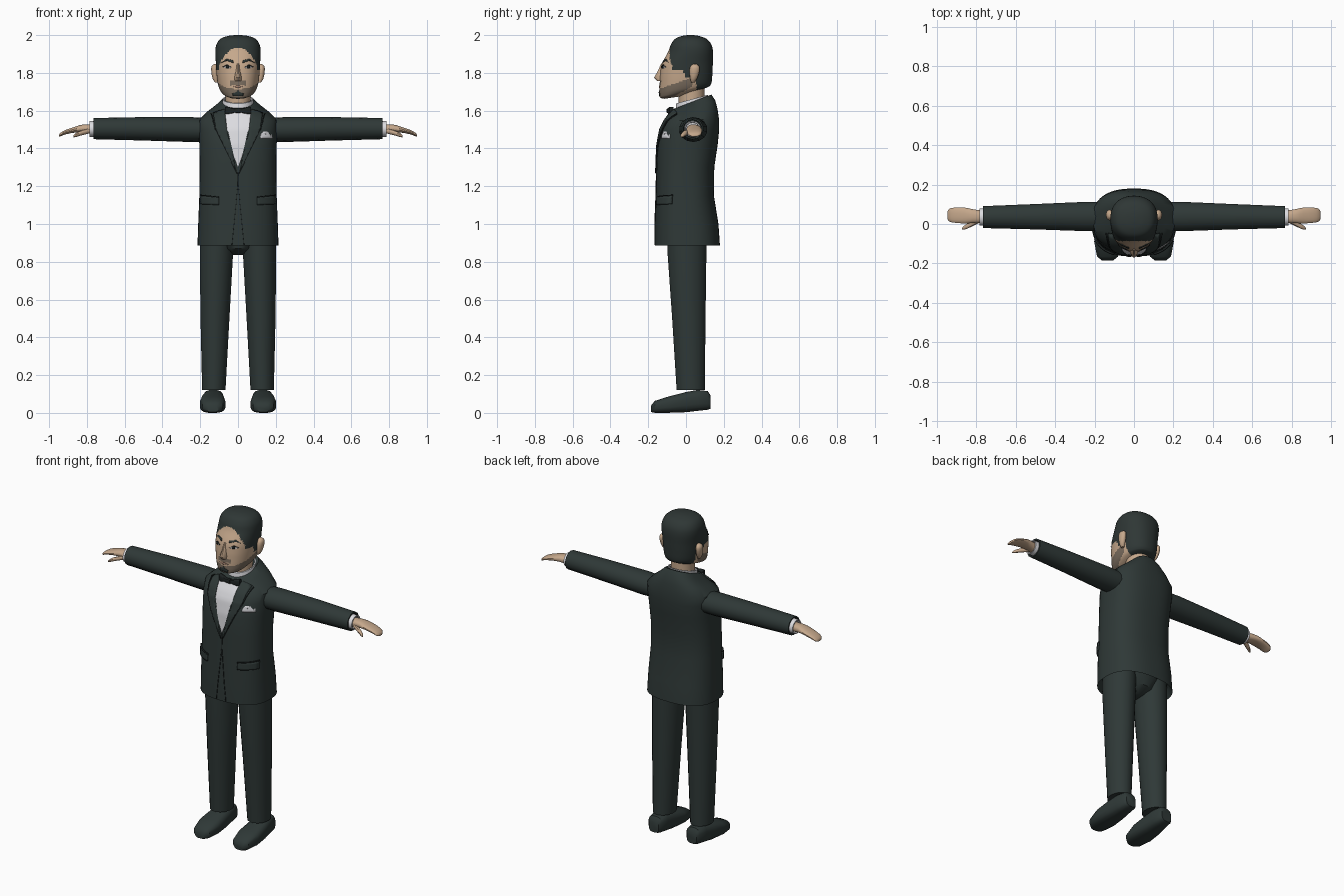
import bpy, bmesh, math
from mathutils import Vector
from mathutils.bvhtree import BVHTree

cube = bpy.data.objects.get("Cube")
if cube:
    bpy.data.objects.remove(cube)


def material(name, *rgb):
    mat = bpy.data.materials.new(name)
    mat.use_nodes = True
    mat.diffuse_color = (*rgb, 1)
    mat.node_tree.nodes["Principled BSDF"].inputs["Base Color"].default_value = (*rgb, 1)
    return mat


suit = material("dark suit", .028, .04, .038)
seam = material("dark seam", .012, .016, .016)
hair = material("dark hair", .028, .038, .036)
skin = material("skin", .56, .39, .26)
stubble = material("stubble", .2, .155, .115)
white = material("white shirt", .72, .72, .75)
lip = material("lip", .36, .22, .16)


def finish(name, bm, mats, mirror=False, angle=40):
    """Turn a bmesh into a smooth object, with an optional mirrored twin."""
    bmesh.ops.recalc_face_normals(bm, faces=bm.faces)
    mesh = bpy.data.meshes.new(name)
    bm.to_mesh(mesh)
    bm.free()
    for mat in mats:
        mesh.materials.append(mat)
    mesh.shade_smooth()
    mesh.set_sharp_from_angle(angle=math.radians(angle))
    obj = bpy.data.objects.new(name, mesh)
    bpy.context.collection.objects.link(obj)
    if mirror:
        mod = obj.modifiers.new("Mirror", "MIRROR")
        mod.use_mirror_merge = False
    return obj


def refine(rings, steps):
    """Insert smoothly interpolated rings between the given ones."""
    out = []
    for i in range(len(rings) - 1):
        near = [rings[max(i - 1, 0)], rings[i], rings[i + 1], rings[min(i + 2, len(rings) - 1)]]
        for s in range(steps):
            t = s / steps
            out.append([b + t / 2 * (c - a + t * (2*a - 5*b + 4*c - d + t * (3*b - a - 3*c + d)))
                        for a, b, c, d in zip(*near)])
    return out + [rings[-1]]


def loft(name, rings, mats, axis="Z", segs=24, power=2, steps=1, mirror=False, paint=None):
    """Skin superellipse rings (position, centre a, centre b, radius a, radius b, tilt)."""
    bm = bmesh.new()
    loops = []
    for p, a, b, ra, rb, tilt in refine(rings, steps):
        loop = []
        for k in range(segs):
            ang = math.tau * (k + .5) / segs
            c, s = math.cos(ang), math.sin(ang)
            u = ra * math.copysign(abs(c) ** (2 / power), c)
            v = rb * math.copysign(abs(s) ** (2 / power), s)
            co = {"X": (p, a + u, b + v), "Y": (a + u, p, b + v), "Z": (a + u, b + v, p + tilt * v)}
            loop.append(bm.verts.new(co[axis]))
        loops.append(loop)
    for low, high in zip(loops, loops[1:]):
        for k in range(segs):
            n = (k + 1) % segs
            bm.faces.new((low[k], low[n], high[n], high[k]))
    bm.faces.new(loops[0])
    bm.faces.new(loops[-1])
    if paint:
        for face in bm.faces:
            face.material_index = paint(face.calc_center_median())
    return finish(name, bm, mats, mirror)


def spans(*rows):
    """Rows of (height, half width, front y, back y, tilt) as centred rings."""
    return [(z, 0, (f + b) / 2, w, (b - f) / 2, t) for z, w, f, b, t in rows]


def flat(*rows):
    return [(*row, 0) for row in rows]


def decal(name, outline, target, mat, lift=.003, mirror=True):
    """Lay a thin plate, drawn as x and z points, on the front of the target."""
    src = bmesh.new()
    src.from_mesh(target.data)
    tree = BVHTree.FromBMesh(src)
    src.free()
    bm = bmesh.new()
    bm.faces.new([bm.verts.new((x, 0, z)) for x, z in outline])
    bmesh.ops.triangulate(bm, faces=bm.faces)
    for i, normal in ((0, (1, 0, 0)), (1, (0, 0, 1))):
        low, high = min(p[i] for p in outline), max(p[i] for p in outline)
        cuts = int((high - low) / .015)
        for k in range(1, cuts + 1):
            d = low + (high - low) * k / (cuts + 1)
            bmesh.ops.bisect_plane(bm, geom=bm.verts[:] + bm.edges[:] + bm.faces[:],
                                   plane_co=Vector(normal) * d, plane_no=normal)
    for v in bm.verts:
        hit, normal = tree.ray_cast(Vector((v.co.x, -1, v.co.z)), Vector((0, 1, 0)))[:2]
        if hit is None:
            hit, normal = tree.find_nearest(Vector((v.co.x, -.1, v.co.z)))[:2]
        v.co = hit + normal * lift / 2
    obj = finish(name, bm, [mat], mirror)
    mod = obj.modifiers.new("Thickness", "SOLIDIFY")
    mod.thickness, mod.offset = lift, 0
    return obj


def stroke(x, z, x2, z2, w):
    """Outline of a straight thin line."""
    d = Vector((z - z2, x2 - x)).normalized() * w / 2
    return [(x + d.x, z + d.y), (x2 + d.x, z2 + d.y), (x2 - d.x, z2 - d.y), (x - d.x, z - d.y)]


# Jacket body, hollow under the hem
jacket = loft("jacket", spans(
    (.94, .19, -.14, .15, 0), (.885, .215, -.165, .18, 0), (1, .211, -.165, .172, 0),
    (1.15, .205, -.159, .148, 0), (1.3, .203, -.156, .15, 0), (1.42, .205, -.152, .168, 0),
    (1.5, .209, -.138, .176, 0), (1.55, .208, -.117, .175, .04), (1.59, .165, -.1, .167, .15),
    (1.62, .118, -.09, .155, .28), (1.645, .085, -.078, .135, .38)),
    [suit], segs=48, power=2.5)

# Shirt front, lapel edges, front closure, pockets
decal("shirt_front", [(-.07, 1.605), (.07, 1.605), (.058, 1.5), (.035, 1.39), (0, 1.3),
                      (-.035, 1.39), (-.058, 1.5)], jacket, white, mirror=False)
decal("lapel", [(.07, 1.605), (.13, 1.585), (.115, 1.5), (.004, 1.27), (.004, 1.305),
                (.035, 1.39), (.058, 1.5)], jacket, suit, lift=.007)
decal("lapel_notch", stroke(.14, 1.58, .117, 1.5, .005), jacket, seam, lift=.006)
decal("lapel_edge", stroke(.117, 1.5, .004, 1.268, .005), jacket, seam, lift=.006)
decal("front_closure", stroke(0, 1.27, 0, 1.2, .004), jacket, seam, mirror=False)
decal("front_edge", stroke(.001, 1.2, .032, .89, .003), jacket, seam)
decal("pocket_flap", [(.1, 1.1), (.195, 1.105), (.195, 1.15), (.1, 1.14)], jacket, suit, lift=.009)
decal("pocket_seam", stroke(.1, 1.143, .195, 1.153, .004), jacket, seam, lift=.009)
decal("pocket_square", [(.117, 1.453), (.18, 1.453), (.178, 1.475), (.168, 1.47), (.157, 1.488),
                        (.146, 1.473), (.132, 1.49), (.12, 1.475)], jacket, white, mirror=False)

# Sleeves, cuffs, hands
loft("sleeves", flat(
    (.15, .038, 1.498, .075, .062), (.25, .038, 1.5, .076, .066), (.5, .037, 1.504, .066, .062),
    (.765, .035, 1.505, .057, .056), (.765, .035, 1.505, .049, .048), (.74, .035, 1.505, .047, .046)),
    [suit], "X", 14, mirror=True)
loft("shirt_cuffs", flat(
    (.72, .035, 1.503, .046, .044), (.785, .035, 1.503, .044, .042),
    (.785, .035, 1.503, .038, .036), (.76, .035, 1.503, .036, .034)),
    [white], "X", 14, mirror=True)
loft("hands", flat(
    (.75, .035, 1.5, .03, .027), (.82, .04, 1.505, .036, .022), (.86, .043, 1.5, .041, .016),
    (.91, .045, 1.487, .039, .012), (.937, .045, 1.475, .033, .01), (.947, .045, 1.468, .018, .006)),
    [skin], "X", 16, 2.3, 2, True)
loft("thumbs", flat(
    (.78, .02, 1.495, .012, .014), (.83, -.003, 1.482, .014, .013),
    (.86, -.018, 1.47, .011, .01), (.872, -.024, 1.463, .004, .004)),
    [skin], "X", 10, 2, 2, True)

# Trousers and shoes
loft("trouser_seat", spans(
    (.835, .025, -.04, .05, 0), (.87, .1, -.09, .1, 0), (.95, .18, -.11, .12, 0)), [suit])
loft("trouser_legs", flat(
    (.96, .112, .005, .09, .105), (.85, .114, .005, .09, .105),
    (.5, .122, .015, .078, .09), (.12, .128, .025, .063, .076)), [suit], segs=16, mirror=True)
loft("shoes", flat(
    (-.184, .134, .022, .03, .018), (-.165, .134, .032, .054, .032), (-.09, .134, .044, .069, .044),
    (0, .133, .057, .062, .054), (.06, .131, .066, .054, .056),
    (.115, .13, .066, .046, .05), (.13, .13, .058, .034, .036)),
    [suit], "Y", 16, 3, mirror=True)

# Neck, shirt collar, bow tie
loft("neck", spans((1.58, .07, -.035, .1, 0), (1.66, .066, -.04, .098, 0), (1.77, .07, -.04, .1, 0)), [skin])
loft("shirt_collar", spans(
    (1.59, .088, -.06, .125, .27), (1.661, .081, -.052, .117, .27),
    (1.661, .074, -.046, .11, .27), (1.64, .072, -.044, .108, .27)), [white], segs=32)
loft("bow_tie_wings", flat(
    (0, -.088, 1.6, .01, .009), (.02, -.088, 1.6, .011, .011), (.055, -.08, 1.6, .014, .021),
    (.07, -.076, 1.6, .011, .021)), [seam], "X", 12, 4, mirror=True)
loft("bow_tie_knot", flat(
    (-.014, -.09, 1.6, .013, .013), (.014, -.09, 1.6, .013, .013)), [seam], "X", 12, 4)


# Head, with hair and stubble chosen by position
def head_colour(c):
    x, y, z = c
    if y < -.075:
        hairline = 1.935 - 9 * x * x
    elif y < -.01:
        hairline = 1.815
    elif y < .055:
        hairline = 1.775
    else:
        hairline = 1.7
    if z > hairline:
        return 1
    beard = 1.655 + .55 * (y + .1) < z < 1.712 + .35 * (y + .15) and y < .035
    moustache = abs(x) < .042 and 1.734 < z < 1.758 and y < -.1
    return 2 if beard or moustache else 0


head = loft("head", spans(
    (1.67, .04, -.115, -.02, .15), (1.685, .072, -.136, .05, .18), (1.705, .092, -.141, .115, .15),
    (1.725, .102, -.141, .131, .09), (1.755, .109, -.139, .137, .03), (1.8, .114, -.136, .14, 0),
    (1.85, .117, -.127, .142, 0), (1.91, .12, -.095, .143, 0), (1.95, .114, -.08, .134, 0),
    (1.98, .093, -.058, .109, 0), (1.995, .055, -.024, .07, 0), (2, .015, .01, .04, 0)),
    [skin, hair, stubble], segs=96, power=2.25, steps=6, paint=head_colour)
loft("nose", spans(
    (1.85, .008, -.132, -.1, 0), (1.81, .012, -.15, -.1, 0),
    (1.775, .02, -.17, -.1, 0), (1.757, .018, -.153, -.1, 0)), [skin], segs=12)
loft("ears", flat(
    (1.75, .114, .036, .008, .009), (1.77, .12, .04, .015, .018), (1.81, .124, .045, .018, .027),
    (1.835, .124, .047, .016, .023), (1.846, .12, .047, .007, .01)), [skin], segs=14, steps=2, mirror=True)

# Facial details
decal("eyebrows", [(.024, 1.852), (.06, 1.864), (.088, 1.853), (.06, 1.873), (.026, 1.866)], head, hair)
decal("eye_whites", [(.034, 1.828), (.055, 1.823), (.075, 1.83), (.055, 1.839)], head, white)
decal("irises", [(.047, 1.825), (.061, 1.825), (.061, 1.838), (.047, 1.838)], head, seam, .005)
decal("eyelids", [(.032, 1.829), (.055, 1.838), (.079, 1.831), (.055, 1.843)], head, seam, .006)
decal("mouth", [(-.03, 1.728), (0, 1.721), (.03, 1.728), (0, 1.734)], head, lip, mirror=False)
decal("goatee", [(-.026, 1.678), (.026, 1.678), (.03, 1.69), (.008, 1.7), (0, 1.708),
                 (-.008, 1.7), (-.03, 1.69)], head, hair, mirror=False)
